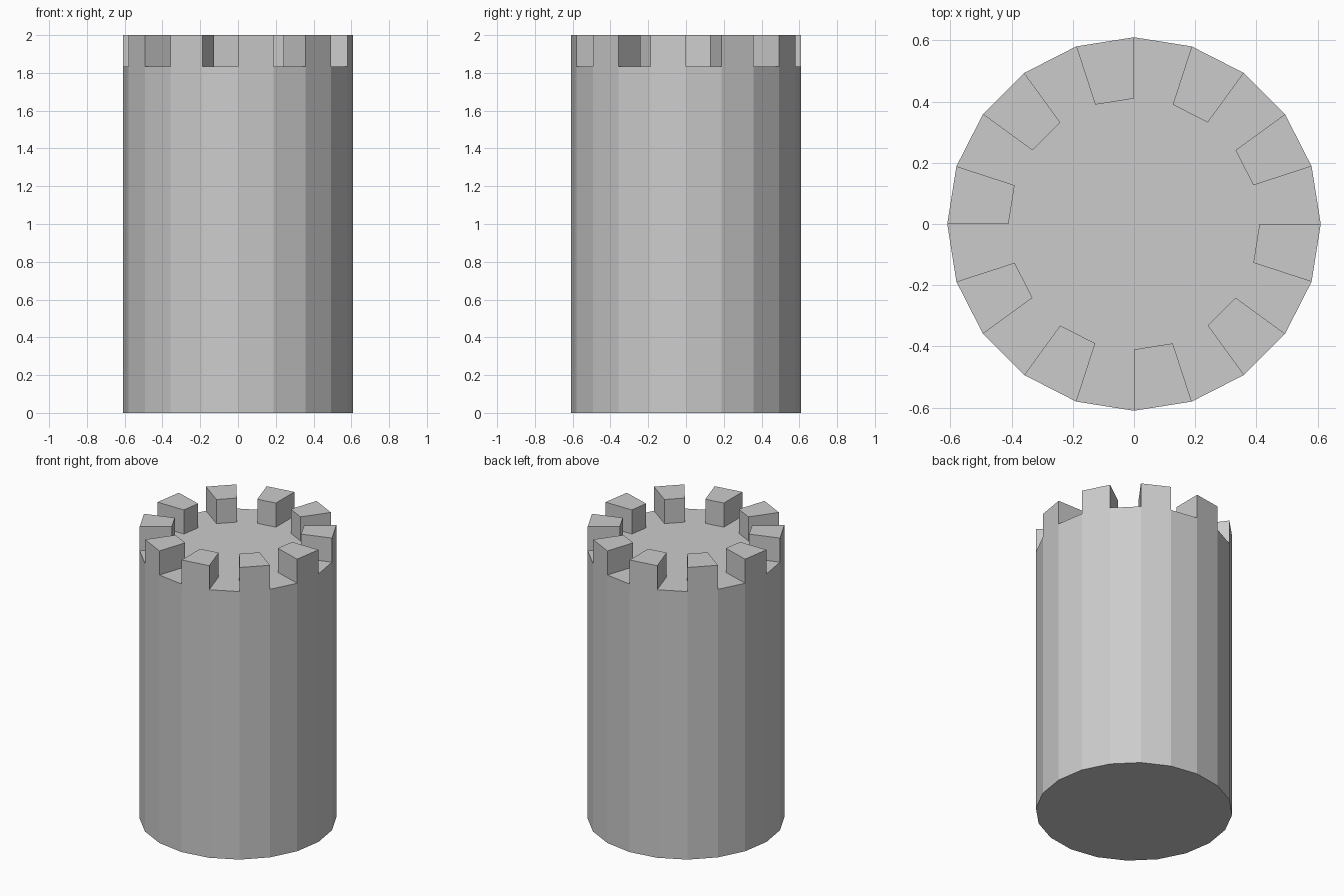
import bpy, bmesh
from math import cos, sin, radians

if "Cube" in bpy.data.objects:
    bpy.data.objects.remove(bpy.data.objects["Cube"])

SIDES, R_OUT, R_IN = 20, 0.61, 0.41
FLOOR, TOP = 1.835, 2.0

bm = bmesh.new()

def ring(radius, z):
    step = radians(360 / SIDES)
    return [bm.verts.new((radius * cos(i * step), radius * sin(i * step), z))
            for i in range(SIDES)]

# Tower shaft with an inner platform and a rim of quads
base, rim, inner = ring(R_OUT, 0), ring(R_OUT, FLOOR), ring(R_IN, FLOOR)
bm.faces.new(base[::-1])
bm.faces.new(inner)
merlons = []
for i in range(SIDES):
    j = (i + 1) % SIDES
    bm.faces.new((base[i], base[j], rim[j], rim[i]))
    quad = bm.faces.new((rim[i], rim[j], inner[j], inner[i]))
    if i % 2:
        merlons.append(quad)

# Battlements: raise every other rim segment
for face in bmesh.ops.extrude_discrete_faces(bm, faces=merlons)["faces"]:
    bmesh.ops.translate(bm, verts=face.verts, vec=(0, 0, TOP - FLOOR))

bmesh.ops.recalc_face_normals(bm, faces=bm.faces)
mesh = bpy.data.meshes.new("round_tower")
bm.to_mesh(mesh)
bm.free()
bpy.context.collection.objects.link(bpy.data.objects.new("round_tower", mesh))
